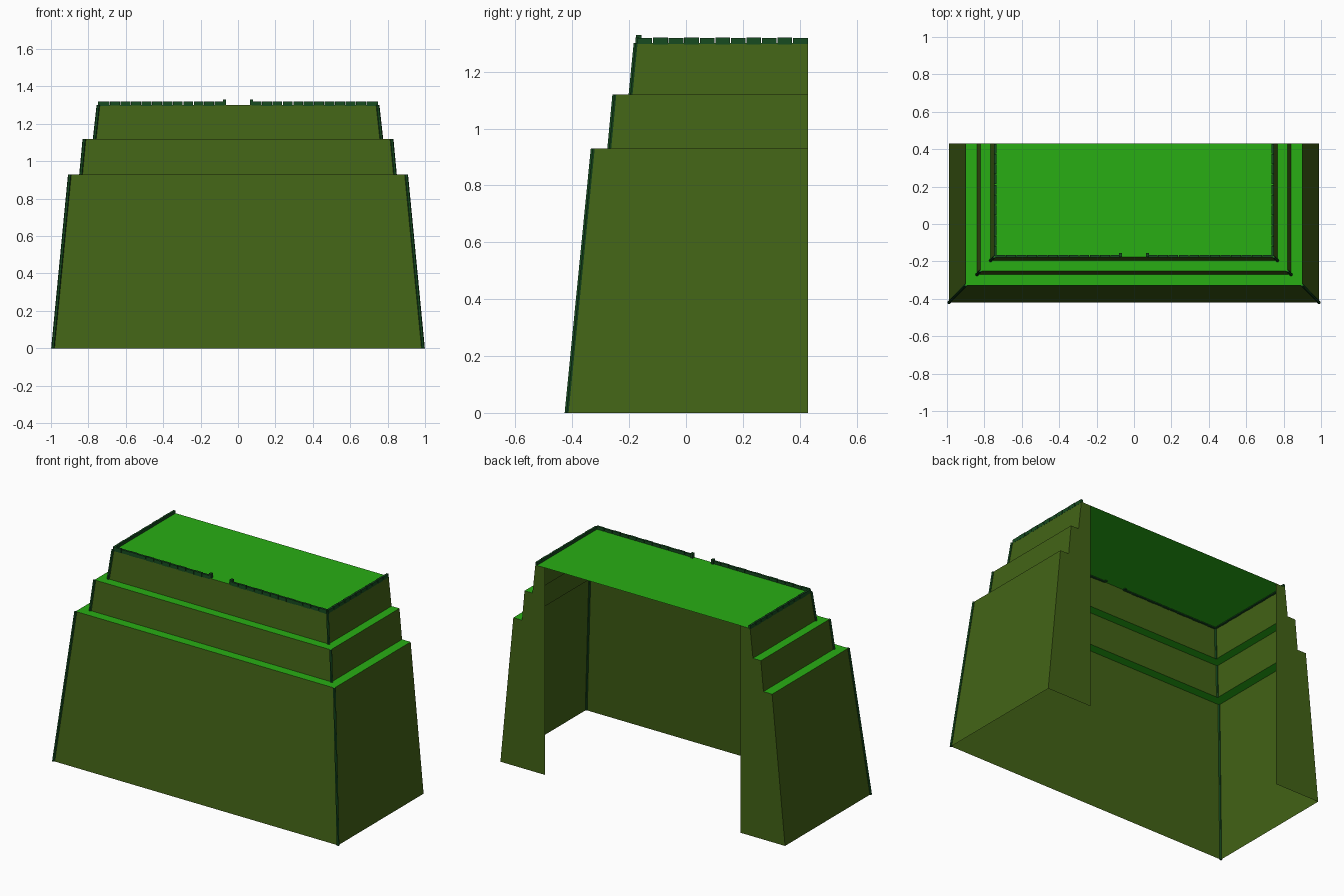
import bpy, bmesh, math

if "Cube" in bpy.data.objects:
    bpy.data.objects.remove(bpy.data.objects["Cube"])

BACK = 0.43
# (half width, front y, z): bottom and top rim of each tier, going up
RIMS = [(0.990, -0.420, 0.0), (0.900, -0.328, 0.93),
        (0.840, -0.270, 0.93), (0.822, -0.252, 1.12),
        (0.767, -0.195, 1.12), (0.747, -0.177, 1.302)]
WING_INNER = 0.68


def material(name, rgb):
    m = bpy.data.materials.new(name)
    m.diffuse_color = (*rgb, 1)
    m.use_nodes = True
    m.node_tree.nodes["Principled BSDF"].inputs["Base Color"].default_value = m.diffuse_color
    return m


EARTH = material("mossy earth", (0.055, 0.125, 0.008))
GRASS = material("grass", (0.022, 0.42, 0.007))
TRIM = material("dark moss trim", (0.008, 0.07, 0.014))


def make(name, bm, mat):
    me = bpy.data.meshes.new(name)
    bm.to_mesh(me)
    bm.free()
    ob = bpy.data.objects.new(name, me)
    bpy.context.collection.objects.link(ob)
    me.materials.append(mat)
    return ob


def face(bm, pts):
    bm.faces.new([bm.verts.new(p) for p in pts])


def rim(r):
    w, y, z = r
    return [(-w, BACK, z), (-w, y, z), (w, y, z), (w, BACK, z)]


def band(bm, low, high):
    a, b = rim(low), rim(high)
    for i in range(3):
        face(bm, [a[i], a[i + 1], b[i + 1], b[i]])


def box(bm, cx, cy, cz, sx, sy, sz):
    vs = bmesh.ops.create_cube(bm, size=1)["verts"]
    bmesh.ops.scale(bm, vec=(sx, sy, sz), verts=vs)
    bmesh.ops.translate(bm, vec=(cx, cy, cz), verts=vs)


# Sloped walls of the three tiers
for n in range(3):
    bm = bmesh.new()
    band(bm, RIMS[2 * n], RIMS[2 * n + 1])
    make(f"tier_wall_{n + 1}", bm, EARTH)

# Ledges between the tiers
for n in range(2):
    bm = bmesh.new()
    band(bm, RIMS[2 * n + 1], RIMS[2 * n + 2])
    make(f"ledge_{n + 1}", bm, GRASS)

# Flat grassy top
bm = bmesh.new()
face(bm, rim(RIMS[-1]))
make("top_surface", bm, GRASS)

# Stepped back wings, one on each side of the open back
for side, label in ((1, "right"), (-1, "left")):
    bm = bmesh.new()
    for n in range(3):
        lo, hi = RIMS[2 * n], RIMS[2 * n + 1]
        pts = [(side * x, BACK, z) for x, z in
               ((lo[0], lo[2]), (WING_INNER, lo[2]), (WING_INNER, hi[2]), (hi[0], hi[2]))]
        face(bm, pts if side > 0 else pts[::-1])
    make(f"back_wing_{label}", bm, EARTH)

# Thin trim running up the front corners of each tier
bm = bmesh.new()
for side in (1, -1):
    for n in range(3):
        rings = []
        for w, y, z in RIMS[2 * n:2 * n + 2]:
            rings.append([bm.verts.new((side * w + 0.009 * math.cos(k * math.pi / 3),
                                        y + 0.008 * math.sin(k * math.pi / 3), z))
                          for k in range(6)])
        for k in range(6):
            j = (k + 1) % 6
            bm.faces.new([rings[0][k], rings[0][j], rings[1][j], rings[1][k]])
        bm.faces.new(rings[0][::-1])
        bm.faces.new(rings[1])
make("corner_trim", bm, TRIM)

# Low rim around the top, made of short segments, with a gap at the front
bm = bmesh.new()
W, Y, Z = 0.742, -0.172, 1.308
for side in (1, -1):
    count = 12
    step = (W - 0.07) / count
    for i in range(count):
        box(bm, side * (0.07 + (i + 0.5) * step), Y, Z, step - 0.003, 0.013,
            0.022 + 0.003 * (i % 2))
    count = 11
    step = (BACK - Y) / count
    for i in range(count):
        box(bm, side * W, Y + (i + 0.5) * step, Z, 0.013, step - 0.003,
            0.022 + 0.003 * (i % 2))
make("top_rim", bm, TRIM)

# Small posts on either side of the gap
bm = bmesh.new()
for side in (1, -1):
    box(bm, side * 0.072, -0.166, 1.314, 0.016, 0.02, 0.032)
make("gap_posts", bm, TRIM)
